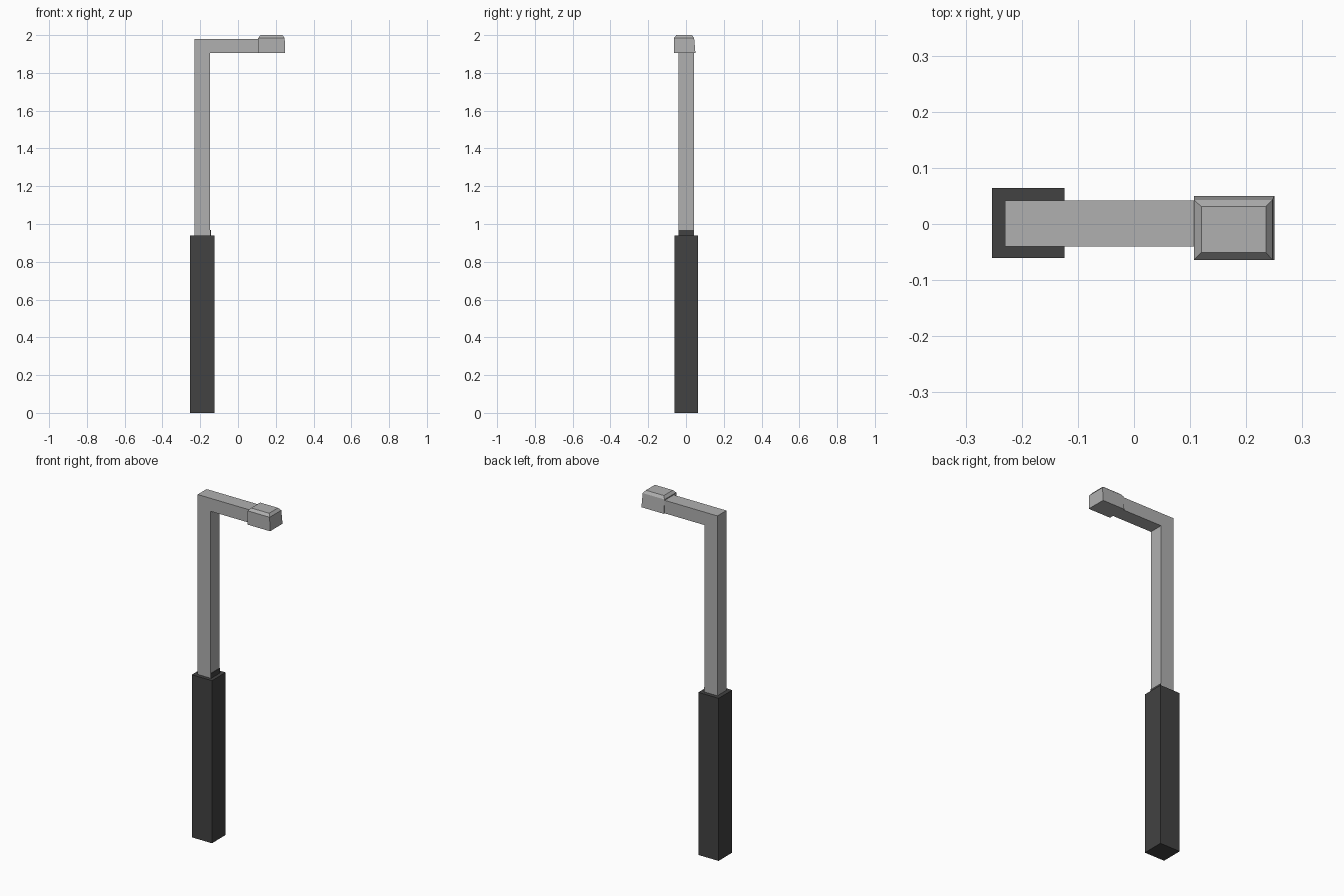
import bpy, bmesh

cube = bpy.data.objects.get("Cube")
if cube:
    bpy.data.objects.remove(cube, do_unlink=True)


def material(name, value):
    mat = bpy.data.materials.new(name)
    mat.use_nodes = True
    colour = (value, value, value, 1)
    mat.diffuse_color = colour
    mat.node_tree.nodes["Principled BSDF"].inputs["Base Color"].default_value = colour
    return mat


grey = material("light grey", 0.434)
charcoal = material("charcoal", 0.054)


def loft(name, rings, mat):
    """Join a stack of equal-length point rings and cap both ends."""
    bm = bmesh.new()
    loops = [[bm.verts.new(p) for p in ring] for ring in rings]
    for low, high in zip(loops, loops[1:]):
        for i in range(len(low)):
            j = (i + 1) % len(low)
            bm.faces.new((low[i], low[j], high[j], high[i]))
    bm.faces.new(loops[0][::-1])
    bm.faces.new(loops[-1])
    bmesh.ops.recalc_face_normals(bm, faces=bm.faces)
    mesh = bpy.data.meshes.new(name)
    bm.to_mesh(mesh)
    bm.free()
    mesh.materials.append(mat)
    obj = bpy.data.objects.new(name, mesh)
    bpy.context.collection.objects.link(obj)
    return obj


def rect(x0, x1, y0, y1, z):
    return [(x0, y0, z), (x1, y0, z), (x1, y1, z), (x0, y1, z)]


# Square lower sleeve
loft("base_sleeve", [rect(-0.253, -0.124, -0.061, 0.064, z) for z in (0, 0.94)], charcoal)

# Post and arm as one bent bar
bar = [(-0.23, 0.92), (-0.147, 0.92), (-0.147, 1.905),
       (0.13, 1.905), (0.13, 1.98), (-0.23, 1.98)]
loft("post_and_arm", [[(x, y, z) for x, z in bar] for y in (-0.04, 0.042)], grey)

# Dark patch at the foot of the post, on its inner side
loft("post_foot_patch", [rect(-0.149, -0.144, -0.039, 0.041, z) for z in (0.93, 0.968)], charcoal)

# Lamp head with a chamfered top and a slightly flared back
loft("lamp_head", [rect(0.107, 0.25, -0.064, 0.05, 1.905),
                   rect(0.107, 0.247, -0.064, 0.043, 1.985),
                   rect(0.12, 0.235, -0.051, 0.031, 2.0)], grey)
